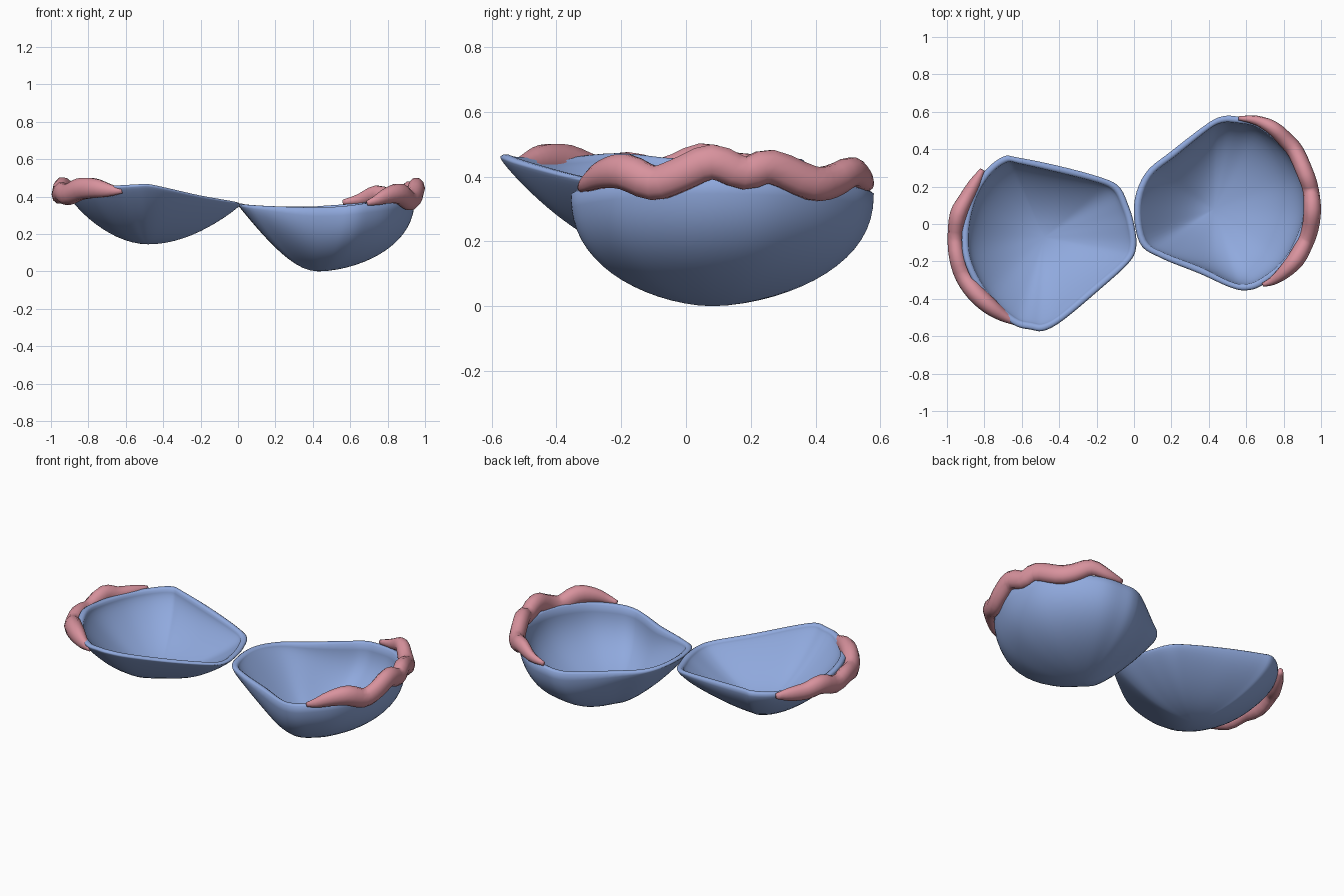
import bpy, bmesh, math
from mathutils import Vector

if "Cube" in bpy.data.objects:
    bpy.data.objects.remove(bpy.data.objects["Cube"])


def material(name, rgb):
    m = bpy.data.materials.new(name)
    m.diffuse_color = (*rgb, 1)
    m.use_nodes = True
    m.node_tree.nodes["Principled BSDF"].inputs["Base Color"].default_value = m.diffuse_color
    return m


BLUE = material("shell blue", (0.28, 0.40, 0.73))
PINK = material("frill pink", (0.69, 0.29, 0.34))


def spline(pts, steps, closed):
    """Smooth curve through points of any dimension (Catmull-Rom)."""
    n, out = len(pts), []
    pts = [Vector(p) for p in pts]
    get = (lambda i: pts[i % n]) if closed else (lambda i: pts[max(0, min(n - 1, i))])
    for i in range(n if closed else n - 1):
        a, b, c, d = (get(i + k) for k in (-1, 0, 1, 2))
        for s in range(steps):
            t = s / steps
            out.append(0.5 * (2 * b + (c - a) * t + (2 * a - 5 * b + 4 * c - d) * t * t
                              + (3 * b - a - 3 * c + d) * t ** 3))
    if not closed:
        out.append(pts[-1])
    return out


def skin(name, rings, mat, start=None, end=None):
    """Bridge equal rings into a smooth closed object."""
    bm = bmesh.new()
    vs = [[bm.verts.new(p) for p in r] for r in rings]
    n = len(rings[0])
    for a, b in zip(vs, vs[1:]):
        for i in range(n):
            j = (i + 1) % n
            bm.faces.new((a[i], a[j], b[j], b[i]))
    for ring, tip in ((vs[0], start), (vs[-1], end)):
        v = bm.verts.new(tip)
        for i in range(n):
            bm.faces.new((ring[i], ring[(i + 1) % n], v))
    bmesh.ops.recalc_face_normals(bm, faces=bm.faces)
    me = bpy.data.meshes.new(name)
    bm.to_mesh(me)
    bm.free()
    me.materials.append(mat)
    for p in me.polygons:
        p.use_smooth = True
    ob = bpy.data.objects.new(name, me)
    bpy.context.collection.objects.link(ob)
    return ob


def shell(name, rim, bottom, roundness, soft):
    """Thick bowl: outer wall up to the rim, over it, and down the inside."""
    rim = spline(rim, 5, True)
    c = Vector(bottom)
    thick = 0.022

    def ring(f, inset, lift):
        out = []
        for p in rim:
            d = (p - c).to_2d()
            w = roundness(d.normalized())
            # blend of a soft-nosed slope and a round bowl wall
            slope = (math.hypot(f, soft) - soft) / (math.hypot(1, soft) - soft)
            g = (1 - w) * slope + w * (1 - max(0, 1 - f ** 1.75) ** 0.44)
            q = c.to_2d() + d * f * (1 - inset / d.length)
            z0 = c.z + lift
            out.append((q.x, q.y, z0 + (p.z - z0) * g))
        return out

    fs = [math.sin(math.pi / 2 * k / 16) for k in range(1, 17)]
    rings = [ring(f, 0, 0) for f in fs]
    # rounded rim bead
    rings.append([(x, y, z + 0.007) for x, y, z in ring(1, 0.010, 0)])
    rings.append([(x, y, z + 0.007) for x, y, z in ring(1, 0.024, 0)])
    rings += [ring(f, 0.035, thick) for f in reversed(fs)]
    return skin(name, rings, BLUE, c, c + Vector((0, 0, thick)))


def frill(name, path):
    """Wavy tapered tube; path points are x, y, z, radius."""
    pts = spline(path, 3, False)
    rings = []
    for i, p in enumerate(pts):
        t = (pts[min(i + 1, len(pts) - 1)] - pts[max(i - 1, 0)]).to_3d()
        side = Vector((t.y, -t.x, 0)).normalized()
        up = side.cross(t.normalized())
        if up.z < 0:
            up = -up
        rings.append([p.to_3d() + p[3] * (side * math.cos(a) * 0.9 + up * math.sin(a) * 1.1)
                      for a in (2 * math.pi * k / 10 for k in range(10))])
    return skin(name, rings, PINK, pts[0].to_3d(), pts[-1].to_3d())


# right shell: round outside, straighter towards the hinge
shell("right_shell",
      [(0.0, 0.1, .355), (0.03, -0.1, .35), (0.14, -0.18, .343), (0.35, -0.265, .336),
       (0.51, -0.337, .338), (0.60, -0.355, .345), (0.69, -0.325, .357), (0.82, -0.22, .375),
       (0.91, -0.06, .39), (0.945, 0.1, .395), (0.92, 0.27, .39), (0.82, 0.43, .38),
       (0.68, 0.545, .36), (0.55, 0.575, .35), (0.47, 0.575, .345), (0.39, 0.535, .34),
       (0.2, 0.39, .34), (0.06, 0.27, .345)],
      (0.43, 0.08, 0.0), lambda d: 1 - max(0, -d.x) ** 1.5, 0.6)

# left shell: shallower, rim rising away from the hinge, rounder at the back
shell("left_shell",
      [(0.012, -0.12, .36), (-0.03, -0.21, .37), (-0.2, -0.365, .40), (-0.38, -0.515, .44),
       (-0.48, -0.57, .46), (-0.55, -0.565, .458), (-0.65, -0.535, .453), (-0.8, -0.40, .45),
       (-0.90, -0.22, .465), (-0.92, -0.05, .45), (-0.88, 0.14, .44), (-0.80, 0.28, .44),
       (-0.70, 0.36, .447), (-0.62, 0.355, .442), (-0.4, 0.31, .415), (-0.18, 0.25, .383),
       (-0.08, 0.2, .367), (-0.03, 0.1, .36), (0.0, 0.0, .36)],
      (-0.48, -0.07, 0.145),
      lambda d: 0.12 + 0.28 * max(0, -d.x) ** 2 + 0.43 * max(0, d.y) ** 2, 1.3)

# pink frills along the outer rims
frill("right_frill",
      [(.56, .565, .37, .012), (.65, .555, .385, .028), (.74, .515, .415, .042),
       (.81, .45, .385, .048), (.865, .385, .38, .05), (.92, .26, .43, .05),
       (.945, .18, .41, .048), (.953, .08, .445, .052), (.943, -.02, .405, .05),
       (.915, -.10, .38, .05), (.865, -.19, .415, .052), (.80, -.26, .405, .04),
       (.74, -.305, .38, .025), (.69, -.325, .365, .012)])
frill("left_frill",
      [(-.81, .29, .435, .015), (-.85, .22, .43, .035), (-.90, .13, .43, .045),
       (-.94, .05, .45, .05), (-.955, -.07, .41, .046), (-.945, -.18, .425, .048),
       (-.91, -.28, .41, .052), (-.845, -.37, .44, .055), (-.77, -.44, .445, .05),
       (-.70, -.49, .435, .035), (-.62, -.535, .43, .012)])
